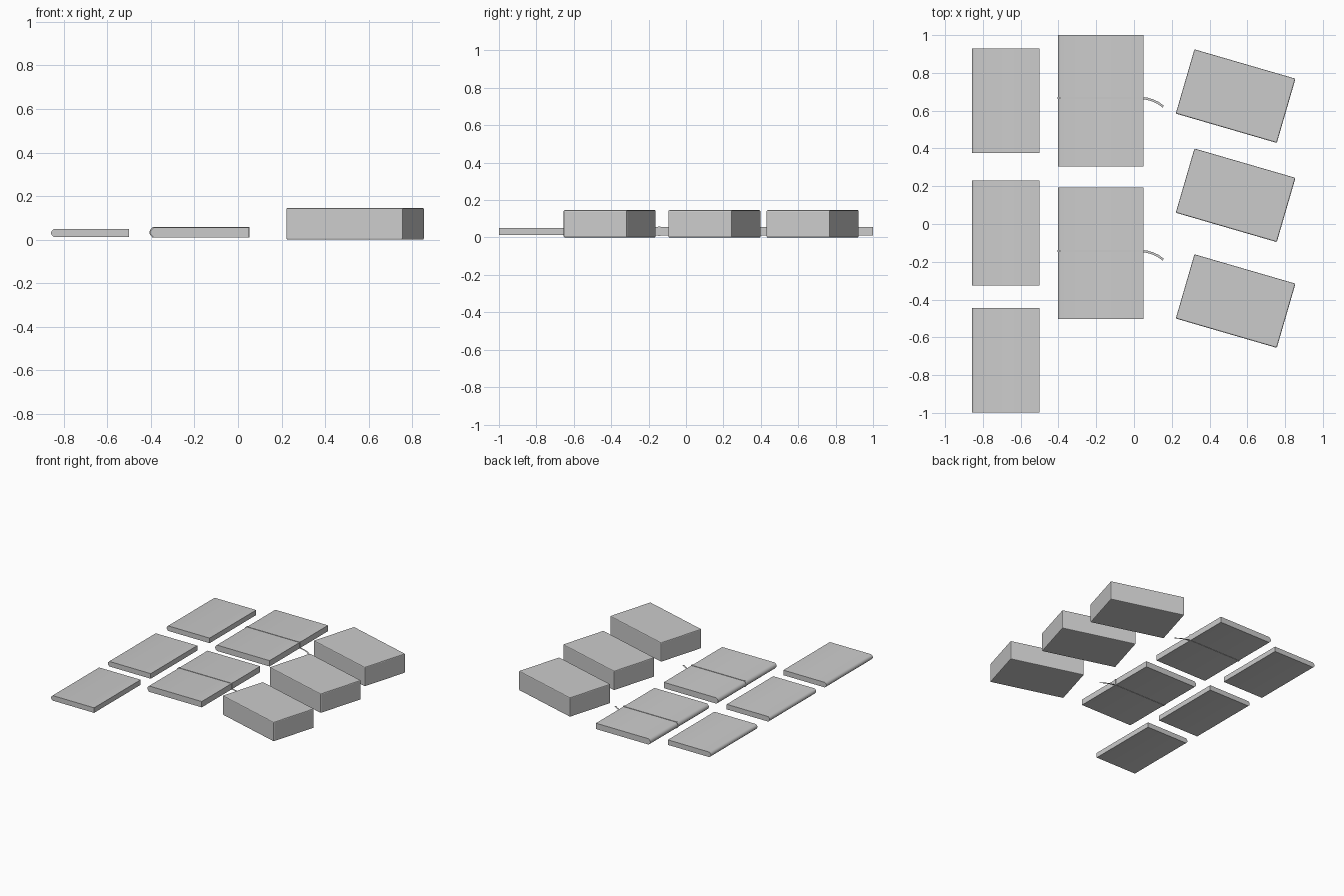
import bpy, bmesh, math
from mathutils import Vector

cube = bpy.data.objects.get("Cube")
if cube:
    bpy.data.objects.remove(cube, do_unlink=True)

grey = bpy.data.materials.new("plain grey")
grey.use_nodes = True
colour = (0.6, 0.6, 0.6, 1)
grey.diffuse_color = colour
grey.node_tree.nodes["Principled BSDF"].inputs["Base Color"].default_value = colour


def finish(bm, name):
    """Turn a bmesh into a grey object with outward normals."""
    bmesh.ops.recalc_face_normals(bm, faces=bm.faces)
    mesh = bpy.data.meshes.new(name)
    bm.to_mesh(mesh)
    bm.free()
    mesh.materials.append(grey)
    obj = bpy.data.objects.new(name, mesh)
    bpy.context.collection.objects.link(obj)
    return obj


def smooth(obj, degrees):
    bpy.ops.object.select_all(action='DESELECT')
    obj.select_set(True)
    bpy.context.view_layer.objects.active = obj
    bpy.ops.object.shade_smooth_by_angle(angle=math.radians(degrees))


def book_profile(x0, x1, z0, z1, spine):
    """Cross-section with a faceted spine bulging towards -x."""
    middle, half = (z0 + z1) / 2, (z1 - z0) / 2
    points = [(x1, z0), (x1, z1)]
    for height, depth in ((1, 0), (0.55, 0.7), (0.2, 1), (-0.2, 1), (-0.55, 0.7), (-1, 0)):
        points.append((x0 + spine * (1 - depth), middle + half * height))
    return points


def extrude_y(name, profile, y0, y1):
    bm = bmesh.new()
    face = bm.faces.new([bm.verts.new((x, y0, z)) for x, z in profile])
    new = bmesh.ops.extrude_face_region(bm, geom=[face])["geom"]
    bmesh.ops.translate(bm, vec=(0, y1 - y0, 0),
                        verts=[v for v in new if isinstance(v, bmesh.types.BMVert)])
    return finish(bm, name)


# Thin booklets in a column
for i, y in enumerate((0.653, -0.048, -0.722)):
    book = extrude_y(f"booklet_{i + 1}", book_profile(-0.858, -0.5, 0.012, 0.05, 0.012),
                     y - 0.277, y + 0.277)
    smooth(book, 50)

# Journals, each with a strap around it and a loose ribbon
for i, (y, strap_y) in enumerate(((0.652, 0.667), (-0.155, -0.143))):
    book = extrude_y(f"journal_{i + 1}", book_profile(-0.403, 0.05, 0.011, 0.055, 0.014),
                     y - 0.348, y + 0.348)
    smooth(book, 50)
    extrude_y(f"strap_{i + 1}", book_profile(-0.406, 0.053, 0.009, 0.058, 0.014),
              strap_y - 0.006, strap_y + 0.006)

    # Flat ribbon swept along a short bend
    bm = bmesh.new()
    path = [Vector((x, strap_y + dy, 0.012)) for x, dy in
            ((0.04, 0), (0.07, -0.004), (0.1, -0.013), (0.128, -0.026), (0.155, -0.046))]
    rows = []
    for k, point in enumerate(path):
        along = path[min(k + 1, len(path) - 1)] - path[max(k - 1, 0)]
        side = Vector((-along.y, along.x, 0)).normalized() * 0.006
        rows.append([bm.verts.new(point + side), bm.verts.new(point - side)])
    for a, b in zip(rows, rows[1:]):
        bm.faces.new((a[0], a[1], b[1], b[0]))
    bmesh.ops.solidify(bm, geom=bm.faces[:], thickness=0.003)
    finish(bm, f"ribbon_{i + 1}")

# Tilted boxes with slightly softened edges
for i, y in enumerate((0.677, 0.152, -0.408)):
    bm = bmesh.new()
    bmesh.ops.create_cube(bm, size=1)
    bmesh.ops.scale(bm, vec=(0.557, 0.354, 0.146), verts=bm.verts)
    box = finish(bm, f"box_{i + 1}")
    box.location = (0.538, y, 0.073)
    box.rotation_euler.z = math.radians(-16.2)
    bevel = box.modifiers.new("soft edges", 'BEVEL')
    bevel.width = 0.006
    bevel.segments = 2
